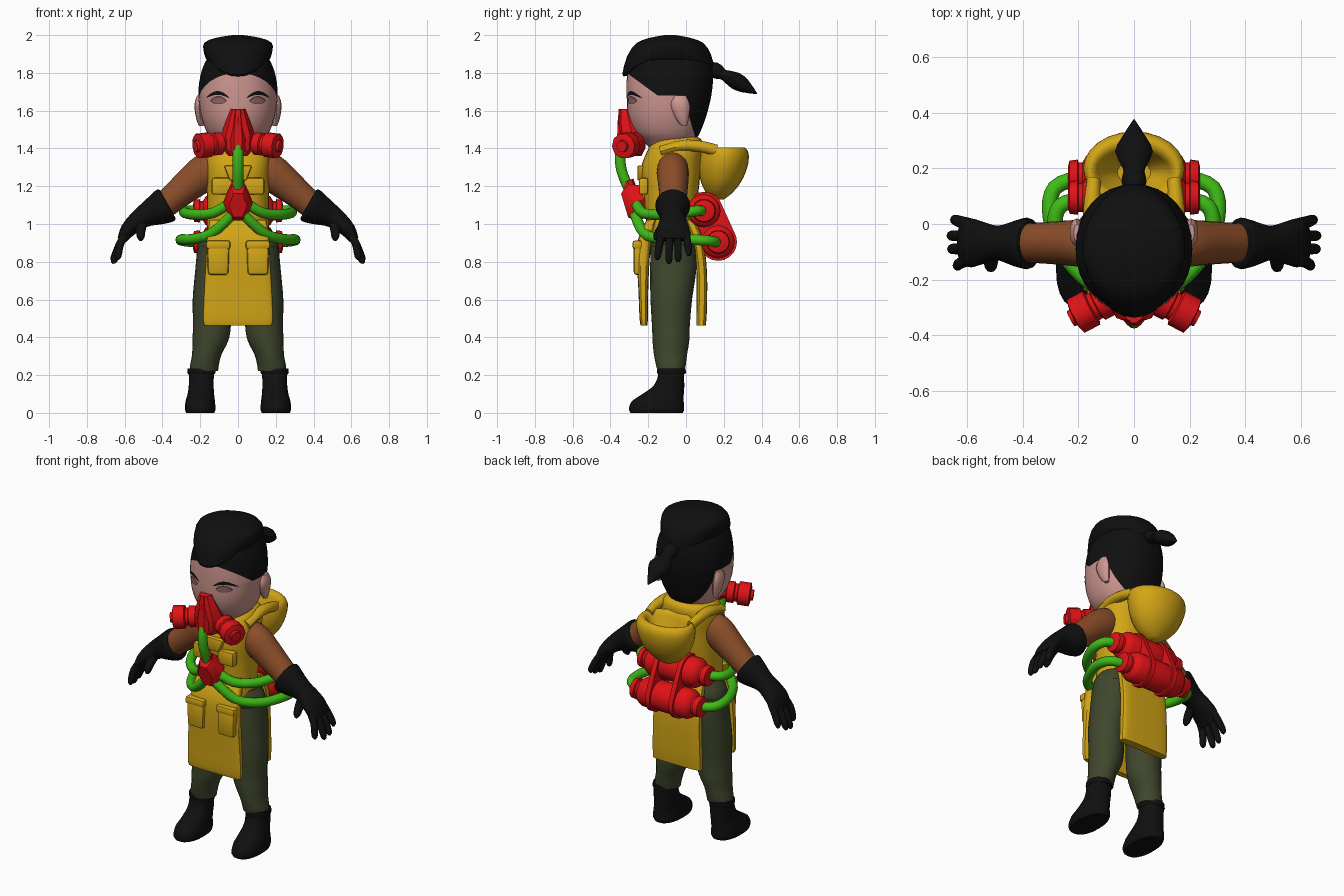
import bpy, bmesh, math
from mathutils import Vector
from mathutils.bvhtree import BVHTree

if "Cube" in bpy.data.objects:
    bpy.data.objects.remove(bpy.data.objects["Cube"], do_unlink=True)

X, Y, Z = Vector((1, 0, 0)), Vector((0, 1, 0)), Vector((0, 0, 1))
parts = []


def material(name, r, g, b):
    m = bpy.data.materials.new(name)
    m.use_nodes = True
    m.diffuse_color = (r, g, b, 1)
    m.node_tree.nodes["Principled BSDF"].inputs["Base Color"].default_value = (r, g, b, 1)
    return m


SKIN = material("pink skin", .62, .31, .28)
BROWN = material("brown sleeve", .26, .075, .022)
BLACK = material("soft black", .005, .005, .005)
YELLOW = material("mustard yellow", .65, .38, .008)
RED = material("bright red", .75, .006, .008)
GREEN = material("hose green", .05, .5, .008)
OLIVE = material("olive cloth", .05, .062, .025)
EYE = material("eye rose", .27, .13, .12)
EYELINE = material("eye outline", .09, .045, .04)


def finish(name, mat, bm, mirror=False):
    """Turn a bmesh into an object, optionally mirrored across x."""
    bmesh.ops.recalc_face_normals(bm, faces=bm.faces)
    mesh = bpy.data.meshes.new(name)
    bm.to_mesh(mesh)
    bm.free()
    mesh.materials.append(mat)
    ob = bpy.data.objects.new(name, mesh)
    bpy.context.scene.collection.objects.link(ob)
    if mirror:
        ob.modifiers.new("mirror", 'MIRROR').use_mirror_merge = False
    parts.append(ob)
    return ob


def spline(keys, steps):
    """Catmull-Rom interpolation of key tuples."""
    out = []
    for i in range(len(keys) - 1):
        p = [keys[max(0, min(len(keys) - 1, i + k))] for k in (-1, 0, 1, 2)]
        for s in range(steps):
            t = s / steps
            out.append([b + .5 * t * (c - a + t * (2 * a - 5 * b + 4 * c - d + t * (3 * (b - c) + d - a)))
                        for a, b, c, d in zip(*p)])
    return out + [list(keys[-1])]


def loft(name, mat, keys, seg=20, steps=3, ref=None, power=1.0, mirror=False, deform=None):
    """Skin rings (x, y, z, ra, rb): level rings without ref, else across the path with rb along ref."""
    rows = spline(keys, steps) if steps > 1 else keys
    bm, rings = bmesh.new(), []
    for i, (x, y, z, ra, rb) in enumerate(rows):
        a, b = X, Y
        if ref:
            t = Vector(rows[min(i + 1, len(rows) - 1)][:3]) - Vector(rows[max(i - 1, 0)][:3])
            t.normalize()
            b = (ref - t * ref.dot(t)).normalized()
            a = b.cross(t)
        ring = []
        for k in range(seg):
            c, s = math.cos(math.tau * k / seg), math.sin(math.tau * k / seg)
            u, v = (math.copysign(abs(w) ** power, w) for w in (c, s))
            ring.append(bm.verts.new(Vector((x, y, z)) + a * max(ra, .001) * u + b * max(rb, .001) * v))
        rings.append(ring)
    for r, q in zip(rings, rings[1:]):
        for k in range(seg):
            bm.faces.new((r[k], r[(k + 1) % seg], q[(k + 1) % seg], q[k]))
    bm.faces.new(rings[0])
    bm.faces.new(rings[-1])
    if deform:
        for v in bm.verts:
            deform(v.co)
    return finish(name, mat, bm, mirror)


def box(name, mat, loc, size, bevel, mirror=False, taper=1.0):
    bm = bmesh.new()
    bmesh.ops.create_cube(bm, size=1)
    for v in bm.verts:
        if v.co.z < 0:
            v.co.x *= taper
        v.co = Vector(loc) + Vector([c * s for c, s in zip(v.co, size)])
    bmesh.ops.bevel(bm, geom=bm.edges[:], offset=bevel, segments=2, profile=.5, affect='EDGES')
    return finish(name, mat, bm, mirror)


# Head, with hair painted behind a cut hairline
head = loft("head", SKIN, [
    (0, -.08, 1.38, .09, .09), (0, -.09, 1.43, .12, .13), (0, -.10, 1.48, .162, .172),
    (0, -.10, 1.57, .195, .207), (0, -.09, 1.68, .21, .224), (0, -.085, 1.78, .2, .228),
    (0, -.085, 1.86, .172, .215), (0, -.085, 1.93, .12, .16), (0, -.085, 1.97, .04, .05)],
    seg=32, power=.93)
head.data.materials.append(BLACK)
cuts = [(Vector((0, -.3, 1.79)), Vector((0, .73, 1))), (Vector((0, 0, 1.68)), Z),
        (Vector((0, -.02, 1.69)), Vector((0, 1, .3)))]
bm = bmesh.new()
bm.from_mesh(head.data)
for co, no in cuts:
    bmesh.ops.bisect_plane(bm, geom=bm.verts[:] + bm.edges[:] + bm.faces[:], plane_co=co, plane_no=no)
for f in bm.faces:
    brow, level, nape = [(f.calc_center_median() - co).dot(no) > 0 for co, no in cuts]
    f.material_index = int(nape or (brow and level))
bm.to_mesh(head.data)
bm.free()
loft("ears", SKIN, [(.195, -.01, 1.52, .012, .015), (.2, -.02, 1.56, .022, .035),
                    (.207, -.03, 1.63, .024, .05), (.205, -.03, 1.68, .012, .03)], seg=12, mirror=True)


# Swept-back hair and ponytail
def drape(co):
    w = max(0, (1.96 - co.z) / .09)
    co.z -= w * (.09 * max(0, -(co.y + .2) / .14) + .05 * max(0, co.y / .14))


loft("top_hair", BLACK, [
    (0, -.095, 1.865, .155, .225), (0, -.095, 1.875, .17, .242), (0, -.09, 1.92, .183, .222),
    (0, -.085, 1.96, .178, .175), (0, -.085, 1.985, .12, .11), (0, -.085, 2.0, .03, .03)],
    seg=28, steps=2, deform=drape)
loft("ponytail", BLACK, [
    (0, .11, 1.83, .03, .03), (0, .15, 1.815, .042, .045), (0, .18, 1.80, .036, .04),
    (0, .2, 1.79, .028, .04), (0, .26, 1.76, .045, .068), (0, .31, 1.73, .037, .045),
    (0, .375, 1.69, .003, .003)], seg=12, steps=2, ref=X)

# Painted eyes and brows, laid onto the face
tree = BVHTree.FromPolygons([v.co for v in head.data.vertices], [p.vertices for p in head.data.polygons])


def face_plate(name, mat, x0, x1, z, arch, half, lift):
    bm, rows = bmesh.new(), []
    for i in range(11):
        t = i / 10
        bump = math.sin(math.pi * t)
        row = []
        for side in (-1, 0, 1):
            p = Vector((x0 + (x1 - x0) * t, -1, z + arch * bump + side * (half * bump ** .7 + .001)))
            hit = tree.ray_cast(p, Y)[0]
            row.append(bm.verts.new((p.x, (hit.y if hit else -.25) - lift, p.z)))
        rows.append(row)
    for r, q in zip(rows, rows[1:]):
        for k in (0, 1):
            bm.faces.new((r[k], q[k], q[k + 1], r[k + 1]))
    finish(name, mat, bm, True)


face_plate("eye_outlines", EYELINE, .06, .148, 1.652, .004, .021, .003)
face_plate("eyes", EYE, .067, .141, 1.65, .004, .016, .005)
face_plate("eyebrows", BLACK, .045, .17, 1.668, .026, .009, .004)

# Torso, apron and hood
loft("torso", YELLOW, [
    (0, -.085, .93, .165, .12), (0, -.085, 1.03, .163, .128), (0, -.08, 1.16, .165, .145),
    (0, -.08, 1.29, .17, .158), (0, -.06, 1.38, .172, .148), (0, -.045, 1.44, .15, .13),
    (0, -.04, 1.462, .11, .10)], seg=28, power=.8)
loft("front_apron", YELLOW, [
    (0, -.222, .462, .178, .018), (0, -.224, .5, .185, .022), (0, -.226, .65, .18, .026),
    (0, -.226, .82, .17, .034), (0, -.215, .93, .163, .036), (0, -.18, 1.02, .15, .03)], seg=28, power=.5)
loft("back_apron", YELLOW, [
    (0, .08, .462, .165, .025), (0, .083, .55, .165, .028), (0, .083, .75, .16, .028),
    (0, .06, .92, .16, .03), (0, .02, 1.02, .15, .03)], seg=28, power=.5)
box("apron_pockets", YELLOW, (.105, -.252, .815), (.12, .05, .17), .016, True, .9)
box("apron_pocket_flaps", YELLOW, (.105, -.258, .89), (.128, .05, .045), .012, True)
box("bib_pouches", YELLOW, (.085, -.225, 1.2), (.11, .05, .09), .014, True)
box("bib_buckle", YELLOW, (0, -.238, 1.27), (.15, .04, .08), .01, False, .6)
loft("hood", YELLOW, [
    (0, .17, 1.13, .03, .03), (0, .175, 1.16, .085, .065), (0, .185, 1.22, .14, .105),
    (0, .195, 1.3, .175, .13), (0, .2, 1.37, .182, .132), (0, .19, 1.405, .165, .12),
    (0, .185, 1.395, .14, .09), (0, .185, 1.35, .115, .07), (0, .185, 1.27, .06, .04)], seg=24)
loft("hood_collar", YELLOW, [
    (.13, -.13, 1.385, .03, .05), (.145, -.02, 1.415, .03, .04), (.15, .08, 1.41, .03, .03),
    (.145, .16, 1.39, .03, .025)], seg=12, ref=X, mirror=True)

# Trousers and boots
loft("hips", OLIVE, [
    (0, -.065, .76, .13, .10), (0, -.065, .82, .2, .122), (0, -.065, .9, .215, .127),
    (0, -.07, .97, .175, .115)], seg=28, power=.85)
loft("trouser_legs", OLIVE, [
    (.18, -.08, .222, .075, .07), (.178, -.08, .25, .076, .078), (.165, -.082, .31, .078, .088),
    (.147, -.08, .38, .095, .097), (.138, -.08, .46, .1, .1), (.138, -.078, .6, .102, .11),
    (.122, -.068, .75, .105, .122), (.112, -.065, .88, .103, .122)], seg=20, mirror=True)
loft("boots", BLACK, [
    (.2, -.155, 0, .074, .138), (.2, -.156, .02, .081, .146), (.2, -.15, .06, .078, .138),
    (.197, -.125, .095, .071, .113), (.195, -.092, .14, .066, .083), (.194, -.08, .19, .066, .07),
    (.194, -.077, .236, .07, .07)], seg=20, power=.85, mirror=True)
loft("boot_cuffs", BLACK, [
    (.194, -.077, .205, .07, .073), (.194, -.077, .215, .075, .077), (.194, -.077, .236, .072, .074)],
    steps=1, mirror=True)

# Arms, gloves and fingers
loft("arms", BROWN, [
    (.12, -.07, 1.3, .09, .08), (.18, -.07, 1.27, .097, .085), (.25, -.068, 1.215, .088, .08),
    (.33, -.068, 1.15, .076, .074), (.40, -.068, 1.09, .07, .07)], ref=Y, mirror=True)
loft("gloves", BLACK, [
    (.372, -.07, 1.105, .085, .082), (.385, -.07, 1.098, .095, .093), (.43, -.07, 1.075, .083, .082),
    (.49, -.068, 1.045, .062, .062), (.54, -.068, 1.01, .05, .075), (.585, -.068, .965, .04, .088),
    (.615, -.068, .915, .025, .08)], ref=Y, mirror=True)
for name, y0, y1, x1, z1 in (("little", .0, .015, .645, .83), ("ring", -.043, -.042, .657, .80),
                             ("middle", -.088, -.09, .655, .79), ("index", -.128, -.15, .635, .81)):
    loft(name + "_fingers", BLACK, [
        (.585, y0, .96, .02, .02), (.622, (y0 + y1) / 2, .9, .021, .021),
        (x1, y1, z1 + .02, .018, .018), (x1 + .002, y1, z1, .007, .007)], seg=10, ref=Y, mirror=True)
loft("thumbs", BLACK, [
    (.51, -.09, 1.01, .03, .03), (.515, -.135, .965, .026, .026), (.515, -.155, .93, .02, .02),
    (.515, -.16, .912, .007, .007)], seg=10, ref=X, mirror=True)

# Breathing mask with two side filters
loft("mask", RED, [
    (0, -.285, 1.36, .05, .05), (0, -.285, 1.4, .085, .07), (0, -.285, 1.47, .09, .075),
    (0, -.3, 1.54, .066, .062), (0, -.315, 1.61, .038, .04)], seg=8, steps=1)
loft("mask_ridge", RED, [
    (0, -.335, 1.38, .04, .03), (0, -.338, 1.45, .045, .032), (0, -.33, 1.61, .022, .03)],
    seg=6, steps=1)
profile = [(0, .04), (.03, .04), (.035, .062), (.075, .062), (.08, .052), (.095, .052), (.1, .068),
           (.165, .068), (.17, .05), (.16, .045)]
axis = Vector((.85, -.45, -.1)).normalized()
loft("filters", RED, [(*(Vector((.065, -.255, 1.43)) + axis * d), r, r) for d, r in profile[:-1]],
     seg=10, steps=1, ref=Z, mirror=True)
loft("filter_caps", RED, [(*(Vector((.065, -.255, 1.43)) + axis * d), r, r)
                          for d, r in ((.165, .034), (.185, .03))], seg=10, steps=1, ref=Z, mirror=True)

# Chest valve
loft("chest_valve", RED, [
    (0, -.22, 1.13, .06, .09), (0, -.26, 1.117, .078, .112), (0, -.295, 1.107, .075, .108),
    (0, -.325, 1.098, .048, .075)], seg=6, steps=1, ref=Z)
loft("valve_neck", RED, [(0, -.29, 1.17, .035, .035), (0, -.31, 1.23, .033, .033)], seg=8, steps=1, ref=X)

# Hoses
R = .028


def hose(name, points, ref, mirror=True):
    loft(name, GREEN, [(*p, R, R) for p in points], seg=12, steps=4, ref=ref, mirror=mirror)


hose("mask_hose", [(0, -.335, 1.42), (0, -.348, 1.36), (0, -.34, 1.28), (0, -.3, 1.18)], X, False)
hose("upper_hoses", [(.03, -.27, 1.12), (.13, -.23, 1.06), (.23, -.14, 1.05), (.283, -.02, 1.06),
                     (.265, .065, 1.07), (.18, .09, 1.07)], Z)
hose("lower_hoses", [(.03, -.27, 1.05), (.14, -.22, .95), (.24, -.12, .92), (.3, .02, .918),
                     (.285, .13, .91), (.18, .17, .9)], Z)

# Twin air tanks with straps
tanks = (("upper_tank", .095, 1.07), ("lower_tank", .17, .905))
half = [(0, .088), (.15, .088), (.172, .075), (.185, .052), (.2, .052), (.203, .062), (.232, .058), (.238, .035)]
for name, y, z in tanks:
    loft(name, RED, [(-d, y, z, r, r) for d, r in half[:0:-1]] + [(d, y, z, r, r) for d, r in half],
         seg=20, steps=1, ref=Z)
bm = bmesh.new()
for x in (.065, .095):
    for name, y, z in tanks:
        for k in range(20):
            a = math.tau * k / 20
            bm.verts.new((x, y + .1 * math.cos(a), z + .1 * math.sin(a)))
hull = bmesh.ops.convex_hull(bm, input=bm.verts[:])
bmesh.ops.delete(bm, geom=list({v for v in hull["geom_interior"] if isinstance(v, bmesh.types.BMVert)}),
                 context='VERTS')
finish("tank_straps", RED, bm, True)

# Smooth shading that keeps hard edges
bpy.ops.object.select_all(action='DESELECT')
for ob in parts:
    ob.select_set(True)
bpy.context.view_layer.objects.active = parts[0]
bpy.ops.object.shade_smooth_by_angle(angle=math.radians(38))
